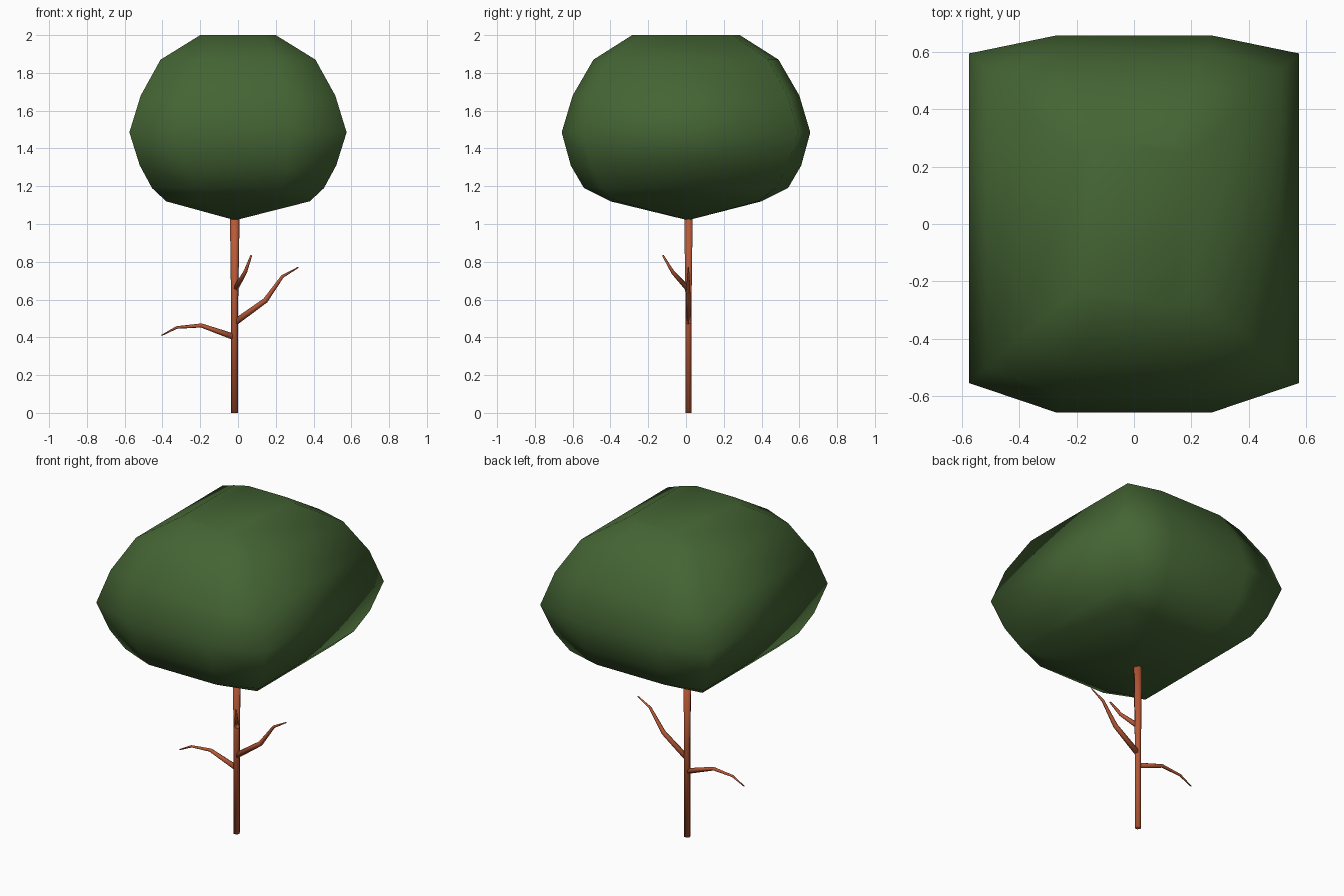
import bpy, bmesh, math
from mathutils import Vector

cube = bpy.data.objects.get("Cube")
if cube:
    bpy.data.objects.remove(cube)


def material(name, color):
    mat = bpy.data.materials.new(name)
    mat.use_nodes = True
    mat.diffuse_color = (*color, 1)
    bsdf = next(n for n in mat.node_tree.nodes if n.type == 'BSDF_PRINCIPLED')
    bsdf.inputs["Base Color"].default_value = (*color, 1)
    bsdf.inputs["Roughness"].default_value = 0.9
    return mat


def loft(name, rings, mat, apex=None):
    """Skin a stack of rings; close the last one with a cap or an apex."""
    bm = bmesh.new()
    loops = [[bm.verts.new(p) for p in ring] for ring in rings]
    n = len(loops[0])
    for a, b in zip(loops, loops[1:]):
        for i in range(n):
            j = (i + 1) % n
            bm.faces.new((a[i], a[j], b[j], b[i]))
    bm.faces.new(loops[0])
    if apex:
        tip = bm.verts.new(apex)
        for i in range(n):
            bm.faces.new((loops[-1][i], loops[-1][(i + 1) % n], tip))
    else:
        bm.faces.new(loops[-1])
    bmesh.ops.recalc_face_normals(bm, faces=bm.faces)
    for f in bm.faces:
        f.smooth = True
    mesh = bpy.data.meshes.new(name)
    bm.to_mesh(mesh)
    bm.free()
    mesh.materials.append(mat)
    obj = bpy.data.objects.new(name, mesh)
    bpy.context.collection.objects.link(obj)
    return obj


def limb(name, path, mat, sides=6):
    """Tapered limb along (x, y, z, radius) points."""
    pts = [Vector(p[:3]) for p in path]
    rings = []
    for i, p in enumerate(pts):
        along = (pts[min(i + 1, len(pts) - 1)] - pts[max(i - 1, 0)]).normalized()
        u = along.cross(Vector((0, 1, 0))).normalized()
        v = along.cross(u)
        angles = [math.tau * k / sides for k in range(sides)]
        rings.append([p + path[i][3] * (u * math.cos(t) + v * math.sin(t)) for t in angles])
    return loft(name, rings, mat)


def crown_ring(z, cx, cy, mx, my):
    """Eight-sided ring: four corners and a bulge on the front and back."""
    s = 0.02 * cx / 0.575
    return [(cx, s - cy, z), (cx, s + cy, z), (mx, my, z), (-mx, my, z),
            (-cx, s + cy, z), (-cx, s - cy, z), (-mx, -my, z), (mx, -my, z)]


bark = material("bark_brown", (0.48, 0.10, 0.037))
leaf = material("leaf_green", (0.058, 0.128, 0.034))

# Leafy crown, from its flat top down to the point where the trunk enters
profile = [(2.0, 0.20, 0.24, 0.13, 0.285),
           (1.87, 0.41, 0.42, 0.21, 0.49),
           (1.68, 0.515, 0.52, 0.25, 0.60),
           (1.485, 0.575, 0.575, 0.27, 0.658),
           (1.31, 0.52, 0.52, 0.26, 0.61),
           (1.19, 0.455, 0.46, 0.23, 0.54),
           (1.12, 0.38, 0.37, 0.20, 0.40)]
loft("crown", [crown_ring(*row) for row in profile], leaf, apex=(-0.015, 0.01, 1.02))

# Trunk, slightly thicker where it meets the crown
limb("trunk", [(-0.018, 0.013, 0, 0.019), (-0.018, 0.013, 0.6, 0.019),
               (-0.017, 0.013, 1.06, 0.026)], bark)

# Bare branches
limb("left_branch", [(-0.015, 0.012, 0.48, 0.017), (0.145, 0.012, 0.595, 0.014),
                     (0.235, 0.012, 0.722, 0.008), (0.32, 0.012, 0.771, 0.003)], bark)
limb("right_branch", [(-0.015, 0.012, 0.40, 0.017), (-0.195, 0.012, 0.463, 0.011),
                      (-0.325, 0.012, 0.452, 0.007), (-0.405, 0.012, 0.41, 0.003)], bark)
limb("front_branch", [(-0.015, 0.012, 0.655, 0.015), (0.038, -0.07, 0.745, 0.01),
                      (0.07, -0.122, 0.833, 0.005)], bark)
